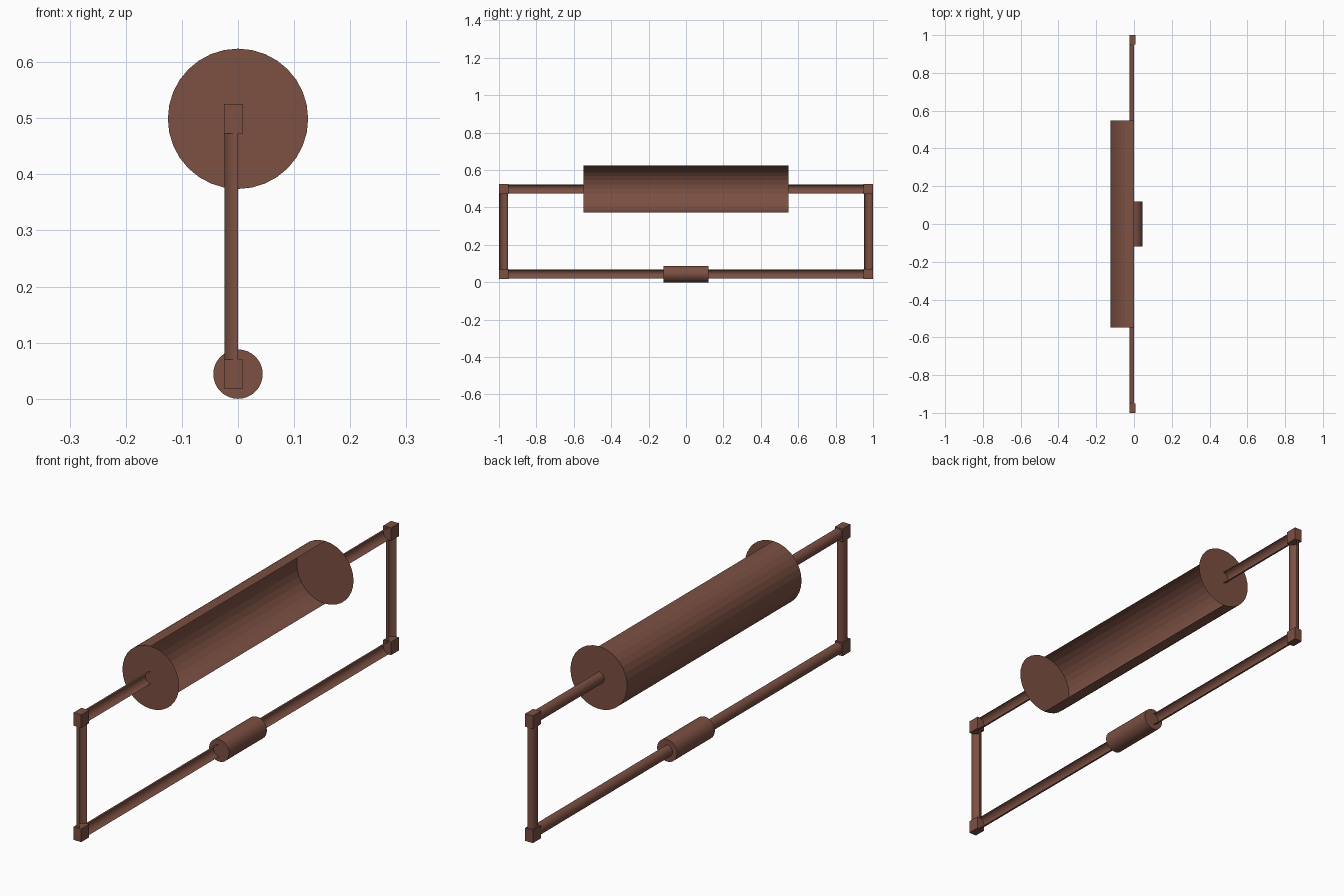
import bpy, bmesh
from math import sin, cos, pi
from mathutils import Vector

if "Cube" in bpy.data.objects:
    bpy.data.objects.remove(bpy.data.objects["Cube"])

SIDES = 32
TOP_Z, LOW_Z = 0.499, 0.044
BAR_R, BIG_R, SMALL_R = 0.024, 0.125, 0.044
BIG_Y, SMALL_Y, CORNER_Y = 0.549, 0.119, 0.95

brown = bpy.data.materials.new("brown")
brown.diffuse_color = (0.2, 0.08, 0.055, 1)
brown.use_nodes = True
brown.node_tree.nodes["Principled BSDF"].inputs["Base Color"].default_value = brown.diffuse_color


def finish(name, bm):
    mesh = bpy.data.meshes.new(name)
    bm.to_mesh(mesh)
    bm.free()
    mesh.materials.append(brown)
    obj = bpy.data.objects.new(name, mesh)
    bpy.context.collection.objects.link(obj)


def ring(bm, centre, r, axis, a0, steps, closed):
    """Points on an arc around a y or z axis; angle pi points to -x."""
    side = Vector((0, 0, 1)) if axis == 'y' else Vector((0, 1, 0))
    count = steps if closed else steps + 1
    return [bm.verts.new(Vector(centre) + Vector((1, 0, 0)) * r * cos(a0 + 2 * pi * i / SIDES)
                         + side * r * sin(a0 + 2 * pi * i / SIDES)) for i in range(count)]


def shell(name, start, end, r, axis='y', closed=False, caps=False):
    """Half pipe open towards +x, or a full tube; caps are full discs."""
    bm = bmesh.new()
    steps = SIDES if closed else SIDES // 2
    a = ring(bm, start, r, axis, pi / 2, steps, closed)
    b = ring(bm, end, r, axis, pi / 2, steps, closed)
    n = len(a)
    flip = axis == 'z'
    for i in range(steps):
        j = (i + 1) % n
        quad = [a[i], a[j], b[j], b[i]]
        bm.faces.new(quad[::-1] if flip else quad)
    if caps:
        for centre, rev in ((start, False), (end, True)):
            disc = ring(bm, centre, r, axis, pi / 2, SIDES, True)
            bm.faces.new(disc[::-1] if not rev else disc)
        bmesh.ops.remove_doubles(bm, verts=bm.verts, dist=1e-5)
    if closed:
        bmesh.ops.recalc_face_normals(bm, faces=bm.faces)
    finish(name, bm)


def box(name, lo, hi):
    bm = bmesh.new()
    bmesh.ops.create_cube(bm, size=1)
    for v in bm.verts:
        v.co = Vector([lo[k] + (v.co[k] + 0.5) * (hi[k] - lo[k]) for k in range(3)])
    finish(name, bm)


# Large open half drum with full end discs, and small solid roller
shell("half_drum", (0, -BIG_Y, TOP_Z), (0, BIG_Y, TOP_Z), BIG_R, caps=True)
shell("roller", (0, -SMALL_Y, LOW_Z), (0, SMALL_Y, LOW_Z), SMALL_R, closed=True, caps=True)

for s, label in ((-1, "front"), (1, "back")):
    # Half pipe bars of the frame
    for part, z, inner in (("upper", TOP_Z, BIG_Y), ("lower", LOW_Z, SMALL_Y)):
        y0, y1 = sorted((s * inner, s * CORNER_Y))
        shell(f"{label}_{part}_bar", (0, y0, z), (0, y1, z), BAR_R)
        # Corner block
        c0, c1 = sorted((s * CORNER_Y, s * 1.0))
        box(f"{label}_{part}_corner", (-0.025, c0, z - 0.026), (0.009, c1, z + 0.026))
    # Upright
    shell(f"{label}_upright", (0, s * 0.975, LOW_Z + 0.026), (0, s * 0.975, TOP_Z - 0.026),
          BAR_R, axis='z')
